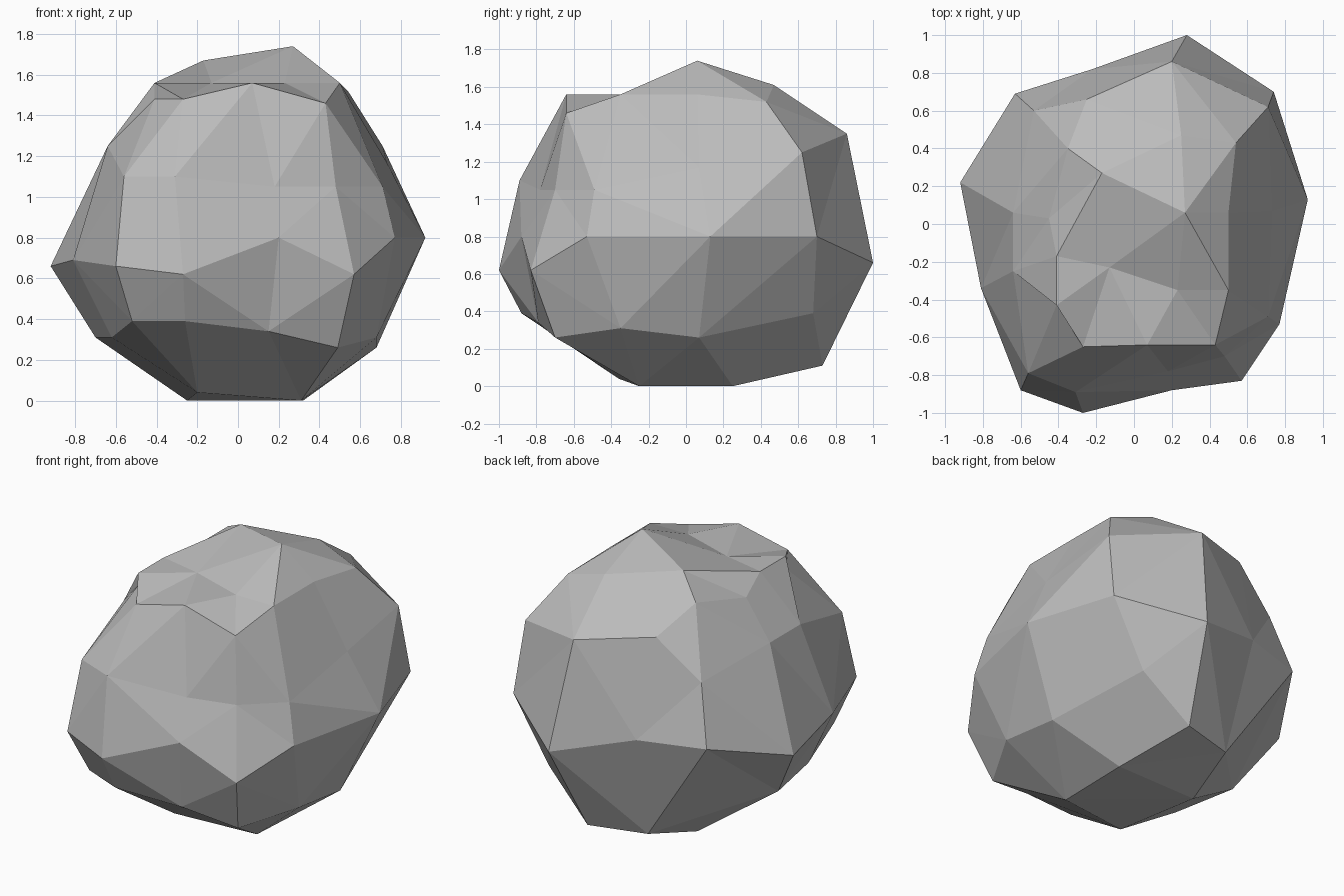
import bpy
import bmesh
from mathutils import Vector

default_cube = bpy.data.objects.get("Cube")
if default_cube:
    bpy.data.objects.remove(default_cube, do_unlink=True)


def make_material(name, color):
    material = bpy.data.materials.new(name)
    material.use_nodes = True
    material.diffuse_color = color
    shader = material.node_tree.nodes["Principled BSDF"]
    shader.inputs["Base Color"].default_value = color
    shader.inputs["Roughness"].default_value = 1
    return material


# Cross-section corners of the boulder, grouped by the height they sit at
underside = {
    0: [(.31, -.25), (.32, .25), (-.25, .24)],
    .04: [(-.2, -.36)],
    .11: [(.19, .73), (-.17, .63)],
    .26: [(.49, -.7), (.68, .07)],
    .31: [(.68, -.35), (-.7, .06), (-.62, -.36)],
    .34: [(.15, -.79)],
    .39: [(-.52, -.77), (-.26, -.88), (.5, .68)],
}
waist = {
    .62: [(-.27, -1), (.57, -.83)],
    .66: [(-.6, -.88), (-.92, .22), (.28, 1)],
    .69: [(-.81, -.34)],
    .8: [(.2, -.88), (.77, -.53), (.92, .13), (.74, .7), (-.22, .82), (-.63, .69)],
}
shoulder = {
    1.05: [(.18, -.78), (.48, -.7), (.71, -.49)],
    1.1: [(-.31, -.89), (-.56, -.79)],
    1.17: [(.73, .07), (-.53, .6)],
    1.25: [(-.64, -.25), (-.64, .06), (.71, .62)],
    1.35: [(.2, .86)],
    1.41: [(-.25, .66)],
}
# Chipped ledge with the blunt peak rising behind it
crown = {
    1.46: [(.43, -.64)],
    1.48: [(-.41, -.43), (-.27, -.65), (-.45, .03)],
    1.52: [(.54, .43)],
    1.56: [(.5, -.35), (.07, -.64), (-.41, -.43), (-.41, -.17), (-.13, -.23),
           (.23, -.35), (.5, .06), (-.35, .4)],
    1.61: [(.25, .47)],
    1.67: [(-.17, .27)],
    1.74: [(.27, .06)],
}


def build_rock(name, sections, core, material):
    """Skin the corners in a ball around the core, then let each settle to its place."""
    bm = bmesh.new()
    settled = {}
    for section in sections:
        for height, corners in section.items():
            for x, y in corners:
                place = Vector((x, y, height))
                offset = place - core
                # Nearly round, so that the dents keep their corners too
                puffed = core + offset.normalized() * (1 + offset.length * .05)
                settled[bm.verts.new(puffed)] = place
    bmesh.ops.convex_hull(bm, input=bm.verts[:], use_existing_faces=False)
    for vert, place in settled.items():
        if vert.is_valid:
            vert.co = place
    loose = [vert for vert in bm.verts if not vert.link_faces]
    bmesh.ops.delete(bm, geom=loose, context='VERTS')
    bmesh.ops.recalc_face_normals(bm, faces=bm.faces[:])
    mesh = bpy.data.meshes.new(name)
    bm.to_mesh(mesh)
    bm.free()
    mesh.materials.append(material)
    rock = bpy.data.objects.new(name, mesh)
    bpy.context.collection.objects.link(rock)
    return rock


stone_gray = make_material("stone_gray", (.5, .5, .5, 1))
build_rock("boulder", (underside, waist, shoulder, crown), Vector((0, 0, .8)), stone_gray)
